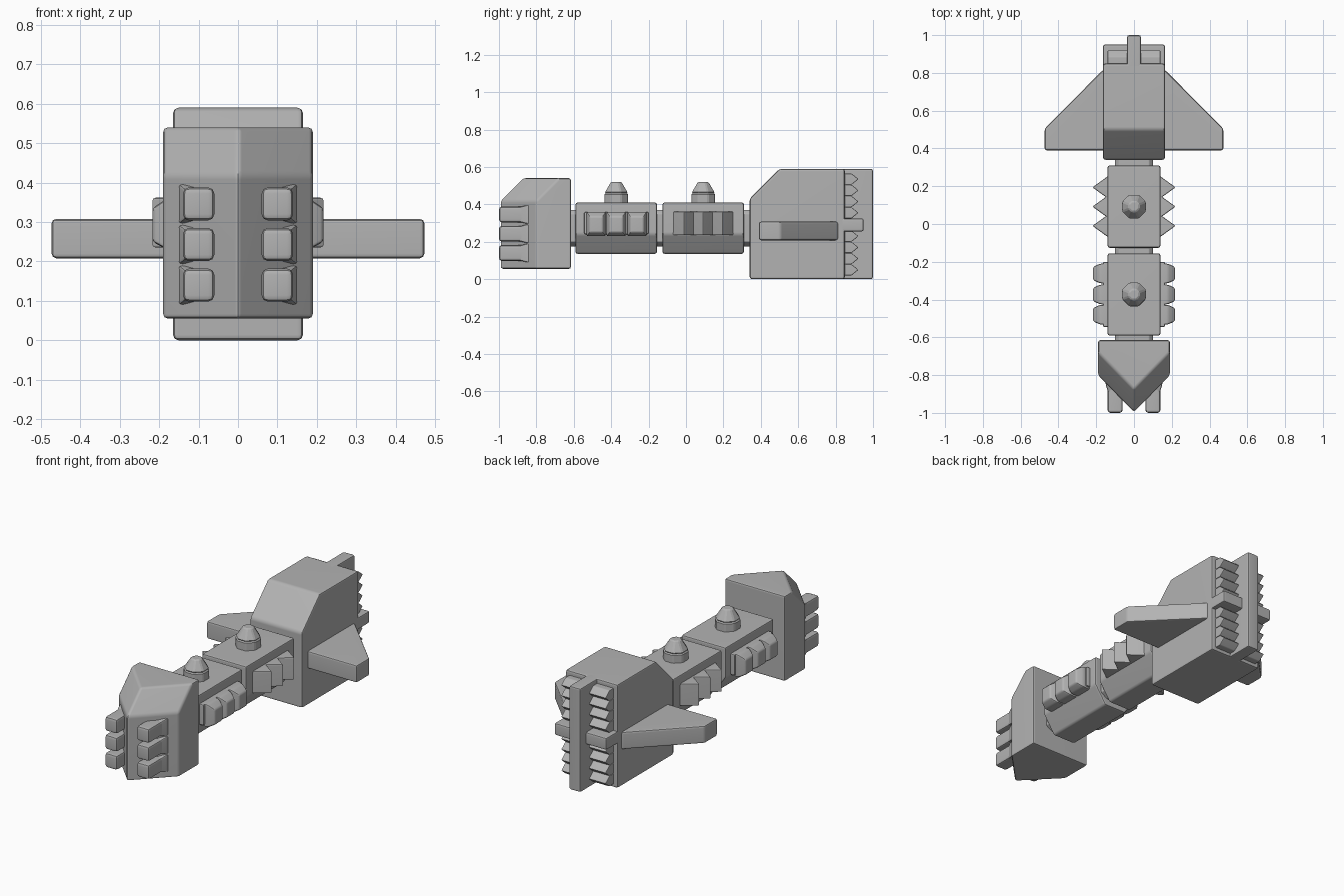
import bpy, bmesh
from itertools import product

cube = bpy.data.objects.get("Cube")
if cube:
    bpy.data.objects.remove(cube, do_unlink=True)

grey = bpy.data.materials.new("hull_grey")
grey.use_nodes = True
grey.diffuse_color = (0.45, 0.45, 0.45, 1)
grey.node_tree.nodes["Principled BSDF"].inputs["Base Color"].default_value = (0.45, 0.45, 0.45, 1)


def box(x, y, z):
    """Corner points of a block given as three (low, high) ranges."""
    return list(product(x, y, z))


def prism_x(profile, x0, x1):
    return [(x, y, z) for x in (x0, x1) for y, z in profile]


def prism_y(profile, y0, y1):
    return [(x, y, z) for y in (y0, y1) for x, z in profile]


def prism_z(profile, z0, z1):
    return [(x, y, z) for z in (z0, z1) for x, y in profile]


def solid(name, pieces, bevel=0.012, mirror=False):
    """Bevelled convex solids, one per point set, joined in one object."""
    mesh = bpy.data.meshes.new(name)
    if mirror:
        pieces = pieces + [[(-x, y, z) for x, y, z in p] for p in pieces]
    bm = bmesh.new()
    for pts in pieces:
        verts = [bm.verts.new(p) for p in pts]
        bmesh.ops.convex_hull(bm, input=verts)
    bmesh.ops.dissolve_limit(bm, angle_limit=0.02, verts=bm.verts[:], edges=bm.edges[:])
    bmesh.ops.bevel(bm, geom=bm.edges[:], offset=bevel, segments=2, profile=0.5,
                    affect='EDGES', clamp_overlap=True)
    bmesh.ops.recalc_face_normals(bm, faces=bm.faces[:])
    bm.to_mesh(mesh)
    bm.free()
    mesh.materials.append(grey)
    ob = bpy.data.objects.new(name, mesh)
    bpy.context.collection.objects.link(ob)
    for o in bpy.context.selected_objects:
        o.select_set(False)
    ob.select_set(True)
    bpy.context.view_layer.objects.active = ob
    bpy.ops.object.shade_smooth_by_angle(angle=0.6)
    ob.modifiers.new("soft_edges", 'WEIGHTED_NORMAL').keep_sharp = True
    return ob


# Wedge-shaped head with a sloped brow
def chevron(shift, z):
    return [(-0.19, -0.8 + shift, z), (0, -0.995 + shift, z), (0.19, -0.8 + shift, z)]


head = chevron(0, 0.055) + chevron(0, 0.42) + chevron(0.12, 0.54)
head += box((-0.19, 0.19), (-0.615, -0.615), (0.055, 0.54))
solid("head", [head])

# Six stubby guns on the head
solid("head_guns", [box((0.06, 0.14), (-1.0, -0.8), (z - 0.042, z + 0.042))
                    for z in (0.14, 0.243, 0.346)], 0.016, mirror=True)
solid("gun_collars", [box((0.075, 0.125), (-0.925, -0.925), (z - 0.03, z + 0.03))
                      + box((0.05, 0.15), (-0.85, -0.8), (z - 0.05, z + 0.05))
                      for z in (0.14, 0.243, 0.346)], 0.008, mirror=True)

# Two middle modules, keeled underneath, with necks between
section = [(-0.14, 0.41), (0.14, 0.41), (0.14, 0.24), (0.07, 0.135), (-0.07, 0.135), (-0.14, 0.24)]
modules = {"front_module": -0.373, "rear_module": 0.092}
for name, yc in modules.items():
    solid(name, [prism_y(section, yc - 0.218, yc + 0.218)])

    # Eight-sided turret on top of each module
    bpy.ops.mesh.primitive_cone_add(vertices=8, radius1=0.068, radius2=0.068, depth=0.1,
                                    location=(0, yc, 0.41), rotation=(0, 0, 0.3927))
    drum = bpy.context.object
    drum.name = name + "_turret_base"
    drum.data.materials.append(grey)
    bpy.ops.mesh.primitive_cone_add(vertices=8, radius1=0.068, radius2=0.03, depth=0.06,
                                    location=(0, yc, 0.49), rotation=(0, 0, 0.3927))
    cap = bpy.context.object
    cap.name = name + "_turret_cap"
    cap.data.materials.append(grey)
    for part in (drum, cap):
        part.modifiers.new("bevel", 'BEVEL').width = 0.006

neck = [(-0.1, 0.2), (-0.1, 0.35), (-0.08, 0.37), (0.08, 0.37),
        (0.1, 0.35), (0.1, 0.2), (0.06, 0.175), (-0.06, 0.175)]
solid("necks", [prism_y(neck, y - 0.06, y + 0.06) for y in (-0.6, -0.14, 0.325)], 0.005)

# Side batteries of the front module: tapered blocks on a plate
blocks = [box((0.13, 0.18), (y - 0.052, y + 0.052), (0.23, 0.36))
          + box((0.217, 0.217), (y - 0.035, y + 0.035), (0.25, 0.335))
          for y in (-0.48, -0.373, -0.262)]
plate = box((0.13, 0.165), (-0.545, -0.2), (0.24, 0.36))
solid("front_side_batteries", blocks + [plate], 0.009, mirror=True)

# Side ridges of the rear module: upright wedges
ridges = [prism_z([(0.13, y - 0.065), (0.22, y), (0.13, y + 0.065)], 0.235, 0.362)
          for y in (-0.01, 0.092, 0.194)]
solid("rear_side_ridges", ridges, 0.007, mirror=True)

# Tall engine block with sloped front
profile = [(0.34, 0), (0.34, 0.43), (0.5, 0.59), (0.85, 0.59), (0.85, 0)]
solid("engine_block", [prism_x(profile, -0.165, 0.165)], 0.014)

# Swept wings
wing = [(0.1, 0.39), (0.473, 0.39), (0.473, 0.505), (0.165, 0.815), (0.1, 0.815)]
solid("wings", [prism_z(wing, 0.208, 0.308)], mirror=True)

# Stern fin, crossbar and toothed vents
solid("stern_fin", [box((-0.037, 0.037), (0.8, 1.0), (0, 0.59))])
solid("stern_crossbar", [box((-0.165, 0.165), (0.8, 0.95), (0.255, 0.325))])
teeth = []
for start in (0.02, 0.325):
    for i in range(4):
        z = start + 0.06 * i
        teeth.append(prism_x([(0.82, z), (0.885, z), (0.922, z + 0.03),
                              (0.885, z + 0.06), (0.82, z + 0.06)], 0.02, 0.14))
solid("stern_teeth", teeth, 0.005, mirror=True)
